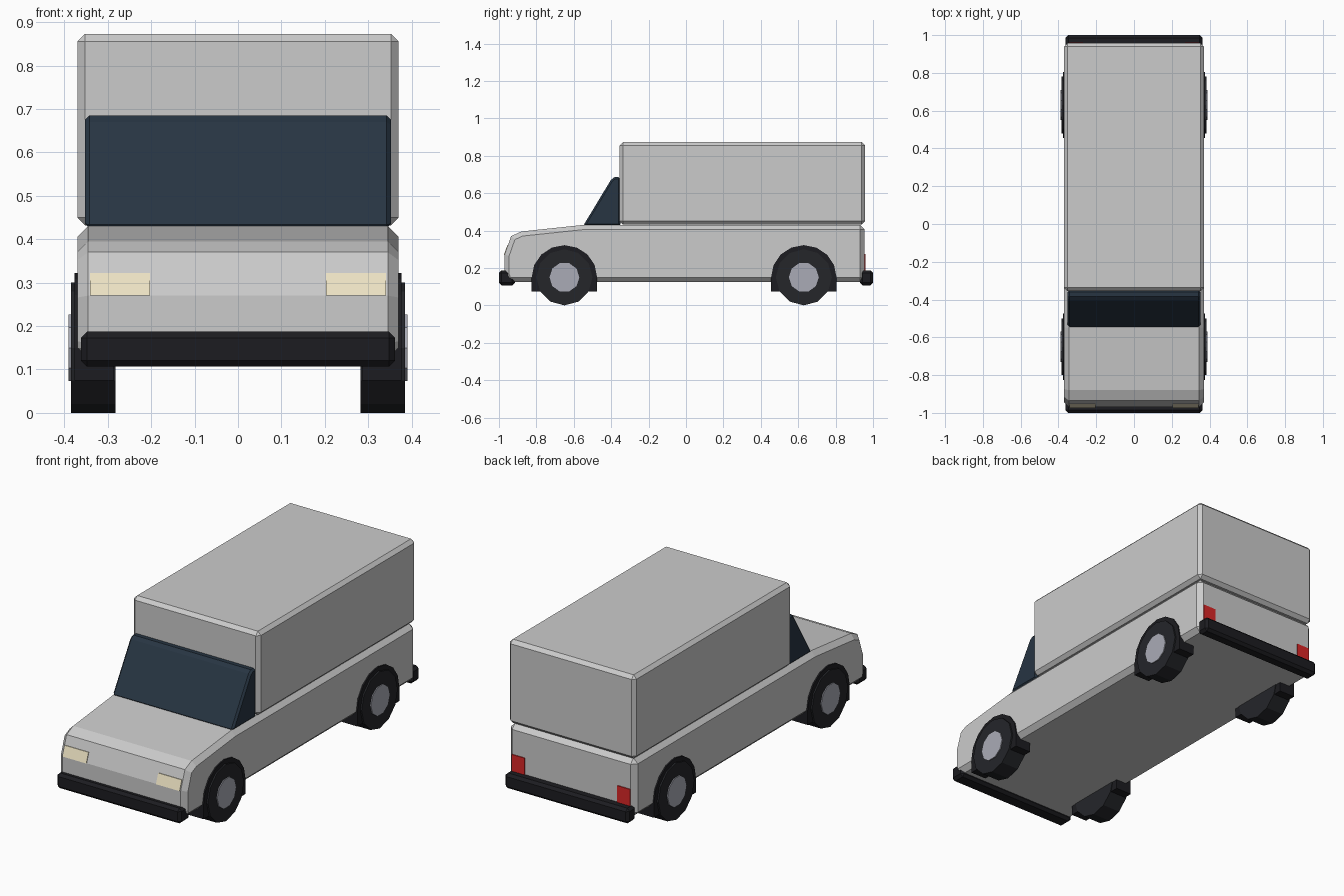
import bpy, bmesh, math
from mathutils import Matrix

if "Cube" in bpy.data.objects:
    bpy.data.objects.remove(bpy.data.objects["Cube"])


def material(name, color):
    m = bpy.data.materials.new(name)
    m.diffuse_color = (*color, 1)
    m.use_nodes = True
    m.node_tree.nodes["Principled BSDF"].inputs["Base Color"].default_value = m.diffuse_color
    return m


BLACK = material("black_plastic", (0.012, 0.012, 0.015))
RUBBER = material("rubber", (0.018, 0.019, 0.023))
GLASS = material("tinted_glass", (0.02, 0.035, 0.055))
HUB = material("hub_metal", (0.4, 0.41, 0.47))
LAMP = material("lamp_cream", (0.85, 0.77, 0.55))
RED = material("lamp_red", (0.7, 0.02, 0.02))


def finish(name, bm, mat=None, bevel=0):
    bmesh.ops.recalc_face_normals(bm, faces=bm.faces)
    mesh = bpy.data.meshes.new(name)
    bm.to_mesh(mesh)
    bm.free()
    ob = bpy.data.objects.new(name, mesh)
    bpy.context.collection.objects.link(ob)
    if mat:
        mesh.materials.append(mat)
    if bevel:
        b = ob.modifiers.new("chamfer", 'BEVEL')
        b.width, b.segments = bevel, 1
        b.limit_method, b.angle_limit = 'ANGLE', math.radians(60)
    return ob


def extrude(name, profile, x0, x1, mat=None, bevel=0):
    """Extrude a (y, z) side profile from x0 to x1."""
    bm = bmesh.new()
    face = bm.faces.new([bm.verts.new((x0, y, z)) for y, z in profile])
    new = bmesh.ops.extrude_face_region(bm, geom=[face])["geom"]
    bmesh.ops.translate(bm, vec=(x1 - x0, 0, 0),
                        verts=[v for v in new if isinstance(v, bmesh.types.BMVert)])
    return finish(name, bm, mat, bevel)


def block(name, x0, x1, y0, y1, z0, z1, mat=None, bevel=0):
    return extrude(name, [(y0, z0), (y1, z0), (y1, z1), (y0, z1)], x0, x1, mat, bevel)


def disc(name, x0, x1, y, z, r, sides, mat):
    bm = bmesh.new()
    turn = Matrix.Translation(((x0 + x1) / 2, y, z)) @ Matrix.Rotation(math.pi / 2, 4, 'Y')
    bmesh.ops.create_cone(bm, cap_ends=True, segments=sides, radius1=r, radius2=r,
                          depth=abs(x1 - x0), matrix=turn)
    return finish(name, bm, mat)


# Lower body with sloping bonnet
extrude("lower_body", [(-0.955, 0.125), (-0.97, 0.16), (-0.97, 0.27), (-0.935, 0.37),
                       (-0.88, 0.395), (-0.55, 0.43), (0.955, 0.43), (0.955, 0.125)],
        -0.37, 0.37, bevel=0.025)

# Cargo box
block("cargo_box", -0.37, 0.37, -0.355, 0.957, 0.432, 0.873, bevel=0.018)

# Cab windscreen wedge
extrude("windscreen", [(-0.55, 0.425), (-0.35, 0.425), (-0.35, 0.685),
                       (-0.383, 0.685), (-0.402, 0.67)], -0.352, 0.352, GLASS, 0.01)

# Bumpers
block("front_bumper", -0.362, 0.362, -1.0, -0.915, 0.107, 0.187, BLACK, 0.014)
block("rear_bumper", -0.362, 0.362, 0.93, 1.0, 0.107, 0.187, BLACK, 0.014)

for s, side in ((-1, "left"), (1, "right")):
    # Lamps
    extrude(f"headlight_{side}", [(-0.974, 0.27), (-0.955, 0.322), (-0.93, 0.322), (-0.93, 0.27)],
            s * 0.203, s * 0.341, LAMP)
    block(f"tail_light_{side}", s * 0.27, s * 0.345, 0.93, 0.96, 0.18, 0.275, RED)

    # Wheels and arches
    for end, y in (("front", -0.65), ("rear", 0.63)):
        disc(f"{end}_tyre_{side}", s * 0.282, s * 0.385, y, 0.15, 0.15, 12, RUBBER)
        disc(f"{end}_hub_{side}", s * 0.33, s * 0.39, y, 0.15, 0.08, 10, HUB)
        arc = [math.pi * i / 8 for i in range(9)]
        outer = [(y + 0.175 * math.cos(a), 0.15 + 0.172 * math.sin(a)) for a in arc]
        inner = [(y + 0.14 * math.cos(a), 0.15 + 0.14 * math.sin(a)) for a in reversed(arc)]
        arch = ([(y + 0.175, 0.075)] + outer + [(y - 0.175, 0.075), (y - 0.13, 0.075)]
                + inner + [(y + 0.13, 0.075)])
        extrude(f"{end}_arch_{side}", arch, s * 0.285, s * 0.377, BLACK)
